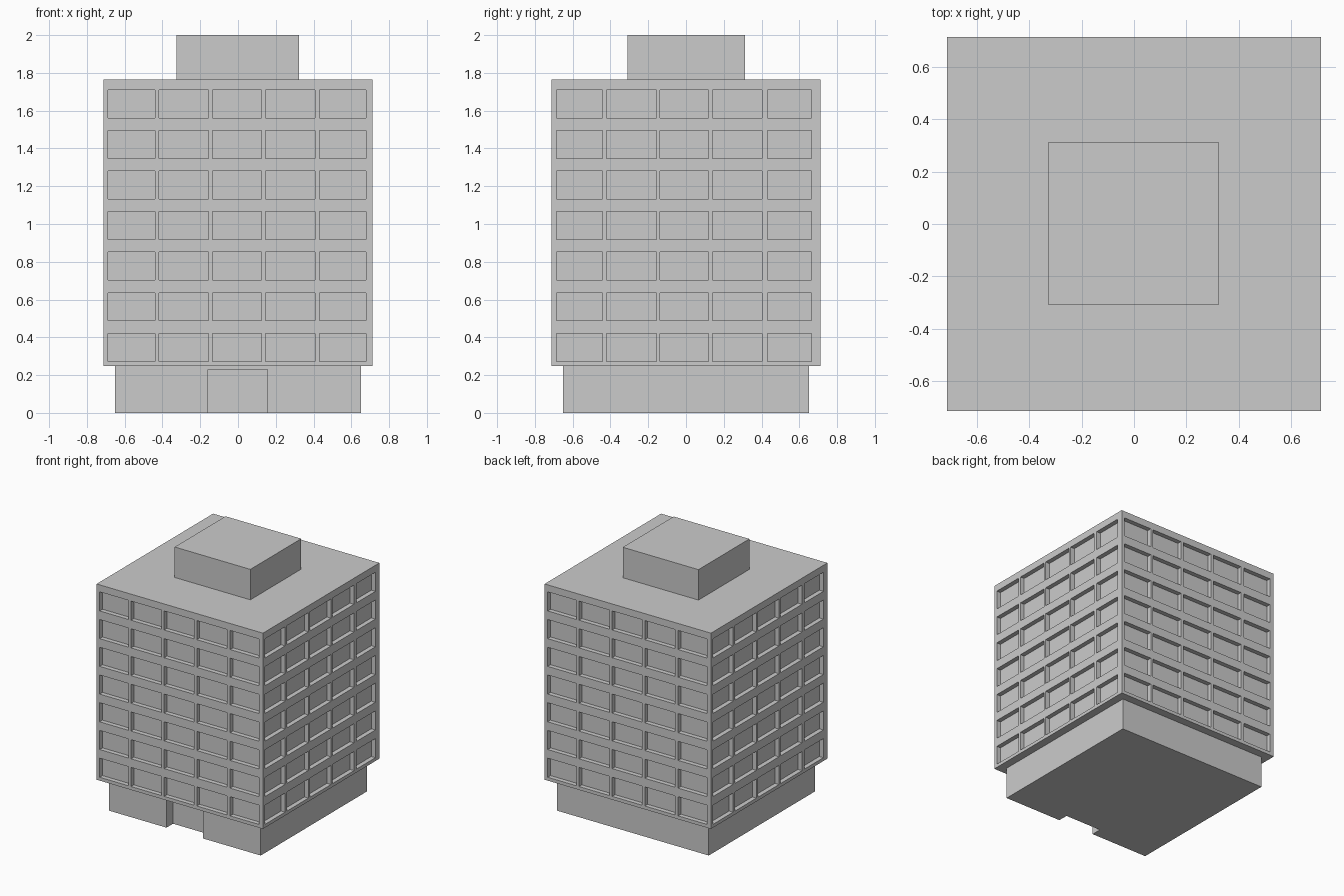
import bpy, bmesh, math
from mathutils import Matrix, Vector

if "Cube" in bpy.data.objects:
    bpy.data.objects.remove(bpy.data.objects["Cube"])

HALF = 0.713                  # half width of the tower
Z0, Z1 = 0.247, 1.764         # tower bottom and top
WIN_DEPTH = 0.035


def box(name, lo, hi):
    lo, hi = Vector(lo), Vector(hi)
    bm = bmesh.new()
    bmesh.ops.create_cube(bm, size=1)
    bmesh.ops.scale(bm, vec=hi - lo, verts=bm.verts)
    bmesh.ops.translate(bm, vec=(lo + hi) / 2, verts=bm.verts)
    return finish(name, bm)


def finish(name, bm):
    bmesh.ops.recalc_face_normals(bm, faces=bm.faces)
    mesh = bpy.data.meshes.new(name)
    bm.to_mesh(mesh)
    bm.free()
    obj = bpy.data.objects.new(name, mesh)
    bpy.context.collection.objects.link(obj)
    return obj


def facade(bm, us, zs, turn):
    """One wall as a grid; every odd cell is pushed in as a window."""
    rot = Matrix.Rotation(turn, 3, 'Z')
    grid = [[bm.verts.new(rot @ Vector((u, -HALF, z))) for u in us] for z in zs]
    windows = []
    for j in range(len(zs) - 1):
        for i in range(len(us) - 1):
            f = bm.faces.new((grid[j][i], grid[j][i + 1],
                              grid[j + 1][i + 1], grid[j + 1][i]))
            if i % 2 and j % 2:
                windows.append(f)
    new = bmesh.ops.extrude_discrete_faces(bm, faces=windows)['faces']
    bmesh.ops.translate(bm, vec=rot @ Vector((0, WIN_DEPTH, 0)),
                        verts=[v for f in new for v in f.verts])


# Tower: four window walls, closed by roof and underside
front_us = [-HALF, -.687, -.44, -.418, -.156, -.134, .124, .146, .407, .432, .678, HALF]
side_us = [-HALF, -.685, -.441, -.42, -.156, -.138, .12, .141, .402, .431, .664, HALF]
zs = [Z0]
for row in range(7):
    z = 0.273 + row * 0.2148
    zs += [z, z + 0.148]
zs.append(Z1)

bm = bmesh.new()
for k in range(4):
    facade(bm, side_us if k % 2 else front_us, zs, k * math.pi / 2)
bmesh.ops.remove_doubles(bm, verts=bm.verts, dist=0.0005)
for z in (Z0, Z1):
    rim = [e for e in bm.edges if e.is_boundary
           and all(abs(v.co.z - z) < 1e-4 for v in e.verts)]
    bmesh.ops.holes_fill(bm, edges=rim, sides=0)
finish("tower", bm)

# Ground floor with recessed entrance
base = box("ground_floor", (-.65, -.65, 0), (.65, .65, Z0))
cutter = box("entrance_cutter", (-.158, -.8, -.1), (.155, -.57, .23))
cutter.hide_render = True
mod = base.modifiers.new("entrance", 'BOOLEAN')
mod.operation = 'DIFFERENCE'
mod.solver = 'EXACT'
mod.object = cutter
bpy.context.view_layer.objects.active = base
bpy.ops.object.modifier_apply(modifier=mod.name)
bpy.data.objects.remove(cutter)

# Rooftop plant room
box("roof_room", (-.326, -.31, Z1), (.323, .313, 2.0))
